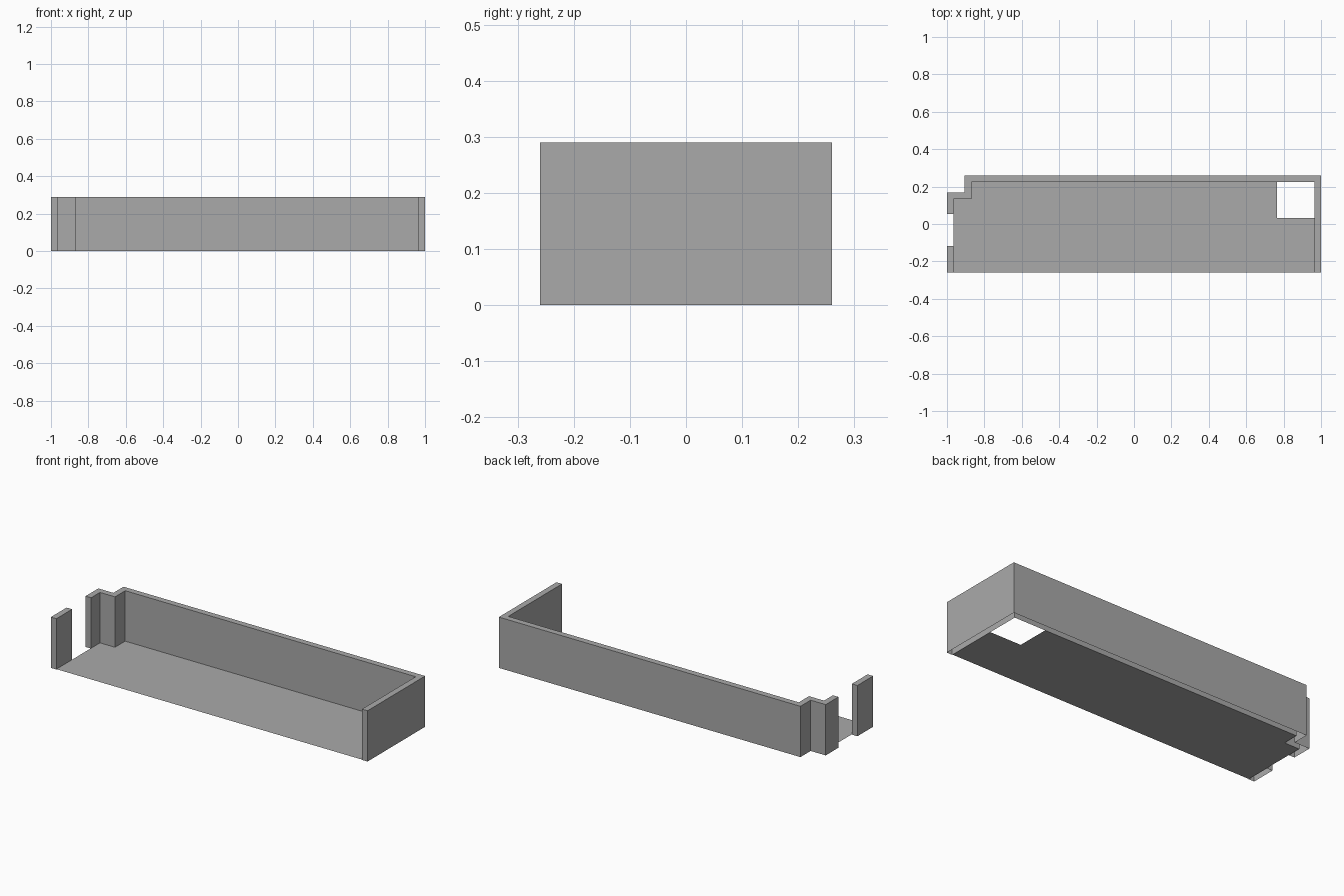
import bpy, bmesh

if "Cube" in bpy.data.objects:
    bpy.data.objects.remove(bpy.data.objects["Cube"])

H = 0.29       # wall height
FLOOR_Z = 0.002

grey = bpy.data.materials.new("plain grey")
grey.diffuse_color = (0.40, 0.40, 0.40, 1)
grey.use_nodes = True
grey.node_tree.nodes["Principled BSDF"].inputs["Base Color"].default_value = grey.diffuse_color


def outline_part(name, points, z0, z1=None):
    """Outline (counter-clockwise) as a flat sheet, or as a wall with an open underside."""
    bm = bmesh.new()
    top = z0 if z1 is None else z1
    upper = [bm.verts.new((x, y, top)) for x, y in points]
    bm.faces.new(upper)
    if z1 is not None:
        lower = [bm.verts.new((x, y, z0)) for x, y in points]
        n = len(points)
        for i in range(n):
            j = (i + 1) % n
            bm.faces.new((lower[i], lower[j], upper[j], upper[i]))
    mesh = bpy.data.meshes.new(name)
    bm.to_mesh(mesh)
    bm.free()
    mesh.materials.append(grey)
    obj = bpy.data.objects.new(name, mesh)
    bpy.context.collection.objects.link(obj)
    return obj


# Back and right wall, stepping in at the left rear corner
outline_part("main_wall", [
    (1, -0.26), (1, 0.26), (-0.905, 0.26), (-0.905, 0.168), (-1, 0.168),
    (-1, 0.053), (-0.965, 0.053), (-0.965, 0.133), (-0.87, 0.133),
    (-0.87, 0.225), (0.965, 0.225), (0.965, -0.26)], 0, H)

# Short wall on the left, beside the door opening
outline_part("door_side_wall", [
    (-0.965, -0.26), (-0.965, -0.118), (-1, -0.118), (-1, -0.26)], 0, H)

# Thin floor sheet with the stair opening in the right rear corner
outline_part("floor", [
    (-0.965, -0.26), (0.965, -0.26), (0.965, 0.033), (0.765, 0.033),
    (0.765, 0.225), (-0.87, 0.225), (-0.87, 0.133), (-0.965, 0.133)], FLOOR_Z)
